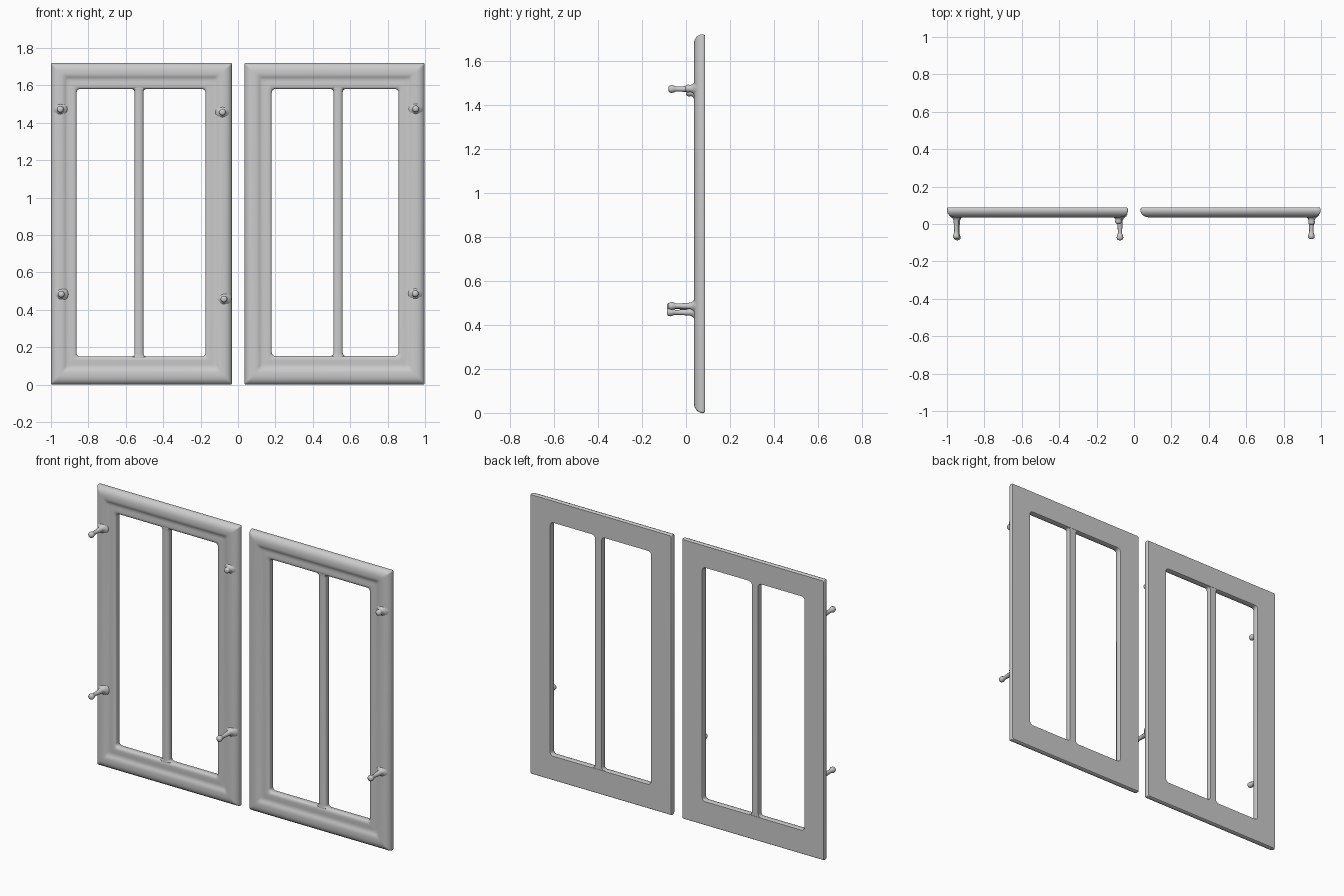
import bpy, bmesh, math

if "Cube" in bpy.data.objects:
    bpy.data.objects.remove(bpy.data.objects["Cube"])

BACK = 0.087


def finish(name, bm, angle=40):
    bmesh.ops.recalc_face_normals(bm, faces=bm.faces)
    me = bpy.data.meshes.new(name)
    bm.to_mesh(me)
    bm.free()
    ob = bpy.data.objects.new(name, me)
    bpy.context.collection.objects.link(ob)
    bpy.ops.object.select_all(action='DESELECT')
    ob.select_set(True)
    bpy.context.view_layer.objects.active = ob
    bpy.ops.object.shade_smooth_by_angle(angle=math.radians(angle))
    return ob


def loft(bm, rings, closed=False):
    """Bridge successive rings of equal point count; cap the ends unless closed."""
    loops = [[bm.verts.new(p) for p in r] for r in rings]
    n = len(loops[0])
    pairs = list(zip(loops, loops[1:])) + ([(loops[-1], loops[0])] if closed else [])
    for a, b in pairs:
        for i in range(n):
            j = (i + 1) % n
            bm.faces.new((a[i], a[j], b[j], b[i]))
    if not closed:
        bm.faces.new(loops[0])
        bm.faces.new(loops[-1])


def rounded_rect(x0, x1, z0, z1, r, y, steps=5):
    pts = []
    centres = ((x1 - r, z1 - r), (x0 + r, z1 - r), (x0 + r, z0 + r), (x1 - r, z0 + r))
    for q, (cx, cz) in enumerate(centres):
        for s in range(steps + 1):
            a = math.pi / 2 * (q + s / steps)
            pts.append((cx + r * math.cos(a), y, cz + r * math.sin(a)))
    return pts


# Moulding section: (fraction from outer edge to opening, y)
PROFILE = [(0.03, BACK), (0, 0.081), (0, 0.068), (0.03, 0.057), (0.09, 0.046),
           (0.18, 0.039), (0.28, 0.036), (0.42, 0.036), (0.5, 0.038), (0.56, 0.043),
           (0.62, 0.047), (0.72, 0.047), (0.85, 0.045), (0.93, 0.046), (0.98, 0.050),
           (1, 0.056), (1, 0.081), (0.98, BACK)]


def window_frame(name, outer, opening):
    bm = bmesh.new()
    rings = []
    for t, y in PROFILE:
        x0, x1, z0, z1 = (o + (i - o) * t for o, i in zip(outer, opening))
        rings.append(rounded_rect(x0, x1, z0, z1, 0.008 + 0.012 * t, y))
    loft(bm, rings, closed=True)
    finish(name, bm)


# Centre bar, flaring into fillets where it meets the frame
def mullion(name, cx, z0, z1, half):
    R, steps = 0.016, 5
    ends = [(R * (1 - math.cos(a)), R * (1 - math.sin(a)))
            for a in (math.pi / 2 * i / steps for i in range(steps + 1))]
    stations = [(z0 - 0.008, half + R)] + [(z0 + h, half + f) for h, f in ends]
    stations += [(z1 - h, half + f) for h, f in reversed(ends)] + [(z1 + 0.008, half + R)]
    section = [(-0.9, 0.086), (-1, 0.081), (-1, 0.060), (-0.85, 0.053), (-0.5, 0.048),
               (0, 0.0465), (0.5, 0.048), (0.85, 0.053), (1, 0.060), (1, 0.081), (0.9, 0.086)]
    bm = bmesh.new()
    loft(bm, [[(cx + u * w, y, z) for u, y in section] for z, w in stations])
    finish(name, bm)


# Peg with a flared foot, thin stem and rounded tip
def peg(name, x, z, tip):
    sec = [(0.040, 0.050), (0.034, 0.041), (0.027, 0.036), (0.020, 0.030), (0.015, 0.020)]
    sec += [(0.011, tip + 0.045), (0.012, tip + 0.034), (0.016, tip + 0.024),
            (0.018, tip + 0.015), (0.016, tip + 0.006), (0.010, tip + 0.001), (0.004, tip)]
    if tip > -0.05:
        sec = sec[:4] + sec[7:]
    bm = bmesh.new()
    n = 16
    loft(bm, [[(x + r * math.cos(2 * math.pi * i / n), y, z + r * math.sin(2 * math.pi * i / n))
               for i in range(n)] for r, y in sec])
    finish(name, bm, 60)


# Two framed windows
window_frame("left_frame", (-1.0, -0.032, 0.0, 1.72), (-0.863, -0.174, 0.15, 1.58))
window_frame("right_frame", (0.035, 0.998, 0.0, 1.72), (0.18, 0.859, 0.153, 1.58))
mullion("left_mullion", -0.529, 0.15, 1.58, 0.024)
mullion("right_mullion", 0.535, 0.153, 1.58, 0.025)

# Mounting pegs; two of the upper ones are short
PEGS = [("left_upper_peg", -0.95, 1.472, -0.08), ("left_lower_peg", -0.945, 0.483, -0.087),
        ("inner_upper_peg", -0.083, 1.456, 0.0), ("inner_lower_peg", -0.075, 0.457, -0.087),
        ("right_upper_peg", 0.95, 1.474, -0.005), ("right_lower_peg", 0.948, 0.486, -0.08)]
for args in PEGS:
    peg(*args)
